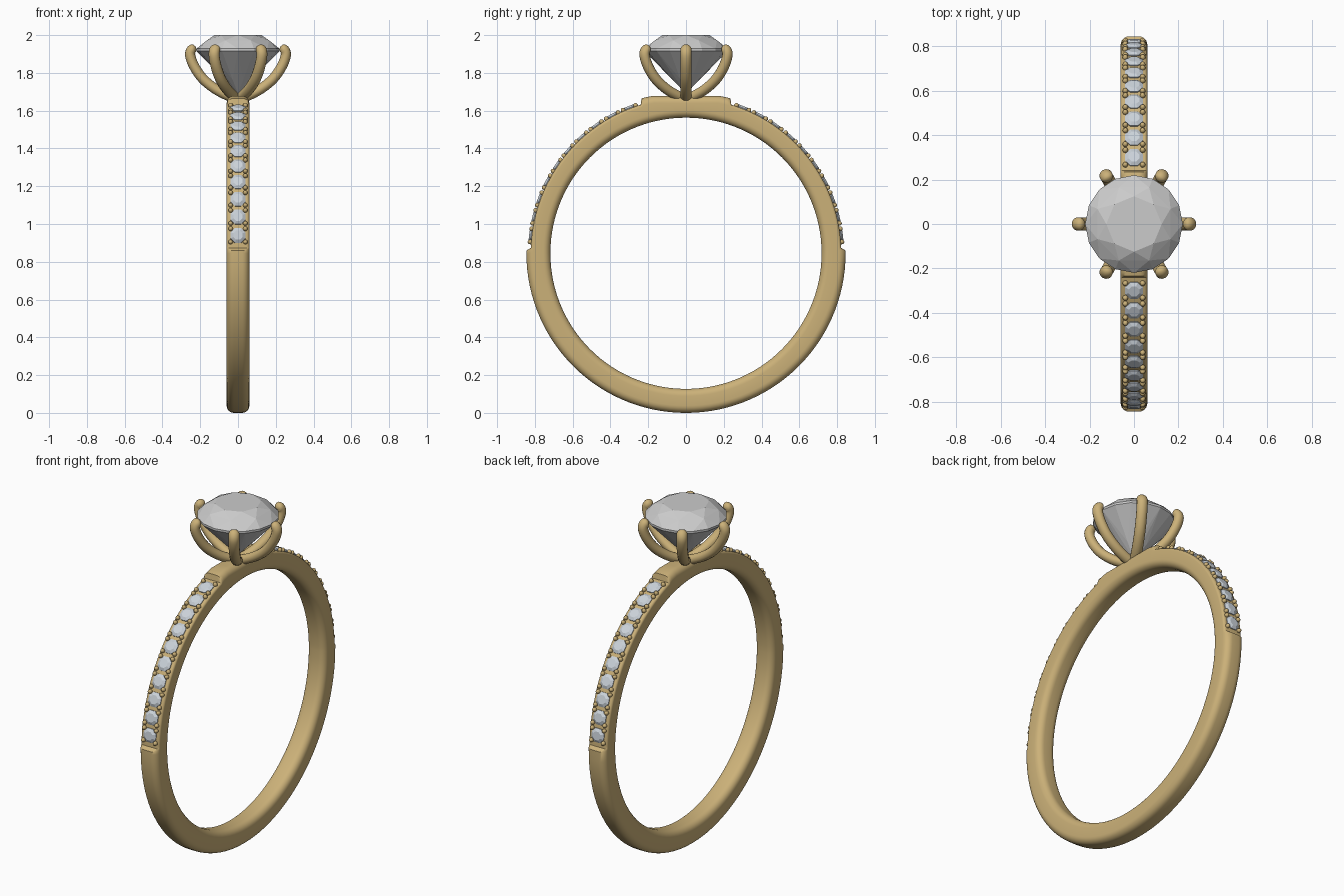
import bpy, bmesh, math
from mathutils import Vector, Matrix

if "Cube" in bpy.data.objects:
    bpy.data.objects.remove(bpy.data.objects["Cube"])

CZ = 0.845            # height of the band centre
STEP, N_STONES, FIRST = 6.9, 10, 6.6


def material(name, rgb):
    m = bpy.data.materials.new(name)
    m.diffuse_color = (*rgb, 1)
    m.use_nodes = True
    m.node_tree.nodes["Principled BSDF"].inputs["Base Color"].default_value = m.diffuse_color
    return m


gold = material("gold", (0.60, 0.44, 0.19))
pale = material("small_stone", (0.60, 0.65, 0.70))


def finish(bm, name, mat=None, smooth=None):
    bmesh.ops.recalc_face_normals(bm, faces=bm.faces)
    me = bpy.data.meshes.new(name)
    bm.to_mesh(me)
    bm.free()
    ob = bpy.data.objects.new(name, me)
    bpy.context.collection.objects.link(ob)
    if mat:
        me.materials.append(mat)
    if smooth:
        bpy.ops.object.select_all(action='DESELECT')
        ob.select_set(True)
        bpy.context.view_layer.objects.active = ob
        bpy.ops.object.shade_smooth_by_angle(angle=math.radians(smooth))
    return ob


def band_frame(deg, r, x=0.0):
    """Matrix on the band: local z points outwards, local y along the band."""
    a = math.radians(deg)
    c, s = math.cos(a), math.sin(a)
    return Matrix(((1, 0, 0, x), (0, s, c, r * c), (0, -c, s, CZ + r * s), (0, 0, 0, 1)))


def ring_pts(n, r, z, off=0.0):
    return [Vector((r * math.cos(2 * math.pi * (i + off) / n),
                    r * math.sin(2 * math.pi * (i + off) / n), z)) for i in range(n)]


def add_hull(bm, pts, mat=Matrix()):
    vs = [bm.verts.new(mat @ p) for p in pts]
    out = bmesh.ops.convex_hull(bm, input=vs)
    junk = [g for g in out["geom_interior"] if isinstance(g, bmesh.types.BMVert)]
    if junk:
        bmesh.ops.delete(bm, geom=junk, context='VERTS')


# Band: rounded profile swept round, lowered where the small stones sit
def outer_radius(deg):
    d = deg if deg <= 90 else 180 - deg
    if 1.5 < d < 73.5:
        return 0.822
    if d >= 73.5:
        return min(0.853, 0.833 / math.sin(math.radians(d)))
    return 0.845


def profile(ro, cut):
    pts = []
    corners = ((1, 1), (-1, 1), (-1, -1), (1, -1))
    for k, (sx, sr) in enumerate(corners):
        rad = 0.014 if (cut and sr > 0) else 0.038
        cx = sx * (0.06 - rad)
        cr = ro - rad if sr > 0 else 0.718 + rad
        for j in range(7):
            a = math.pi / 2 * (k + j / 6)
            pts.append((cx + rad * math.cos(a), cr + rad * math.sin(a)))
    return pts


angles = [float(a) for a in range(-180, 180, 3) if not abs(a) < 1]
for e in (1.0, 2.0, 73.0, 74.0):
    angles += [e, 180 - e]
angles = sorted(angles)
bm = bmesh.new()
loops = []
for a in angles:
    ro = outer_radius(a)
    loops.append([bm.verts.new(band_frame(a, r, x).translation)
                  for x, r in profile(ro, ro == 0.822)])
for i, la in enumerate(loops):
    lb = loops[(i + 1) % len(loops)]
    for j in range(len(la)):
        k = (j + 1) % len(la)
        bm.faces.new((la[j], la[k], lb[k], lb[j]))
finish(bm, "band", gold, 40)

# Small stones and the bead prongs that hold them
stones, beads = bmesh.new(), bmesh.new()
small = (ring_pts(8, 0.026, 0.012, 0.5) + ring_pts(8, 0.043, 0.002, 0.5)
         + ring_pts(8, 0.043, -0.003, 0.5) + [Vector((0, 0, -0.035))])
for side in (0, 1):
    for i in range(N_STONES + 1):
        for off in (-1.0, 1.0):
            if (i == 0 and off < 0) or (i == N_STONES and off > 0):
                continue
            d = FIRST + (i - 0.5) * STEP + off
            d = 180 - d if side else d
            for x in (-0.039, 0.039):
                bmesh.ops.create_uvsphere(
                    beads, u_segments=12, v_segments=8, radius=0.0125,
                    matrix=band_frame(d, 0.826, x) @ Matrix.Diagonal((1, 1, 1.15, 1)))
        if i < N_STONES:
            d = FIRST + i * STEP
            add_hull(stones, small, band_frame(180 - d if side else d, 0.824))
finish(stones, "small_stones", pale)
finish(beads, "bead_prongs", gold, 60)

# Centre stone: brilliant cut from rings of points
bm = bmesh.new()
add_hull(bm, ring_pts(8, 0.125, 2.0) + ring_pts(8, 0.178, 1.972, 0.5)
         + ring_pts(16, 0.22, 1.928) + ring_pts(16, 0.22, 1.916)
         + ring_pts(8, 0.075, 1.764, 0.5) + [Vector((0, 0, 1.69))])
bmesh.ops.dissolve_limit(bm, angle_limit=math.radians(1), verts=bm.verts, edges=bm.edges)
finish(bm, "centre_stone")

# Six claws: tubes following a curved path, rounded at the tip
ctrl = [Vector((x, 0, z)) for x, z in (
    (-0.02, 1.652), (0.035, 1.672), (0.115, 1.712), (0.185, 1.768), (0.232, 1.835),
    (0.253, 1.893), (0.245, 1.922), (0.222, 1.931))]


def spline(p, n=5):
    p = [2 * p[0] - p[1]] + p + [2 * p[-1] - p[-2]]
    out = []
    for a, b, c, d in zip(p, p[1:], p[2:], p[3:]):
        for i in range(n):
            t = i / n
            out.append(0.5 * (2 * b + (c - a) * t + (2 * a - 5 * b + 4 * c - d) * t * t
                              + (3 * b - a - 3 * c + d) * t ** 3))
    return out + [p[-2]]


path = spline(ctrl)
bm = bmesh.new()
for k in range(6):
    rot = Matrix.Rotation(k * math.pi / 3, 4, 'Z')
    prev = None
    for i, p in enumerate(path):
        t = (path[min(i + 1, len(path) - 1)] - path[max(i - 1, 0)]).normalized()
        n = Vector((-t.z, 0, t.x))
        left = (path[-1] - p).length
        r = 0.027 * math.sqrt(max(0.12, 1 - max(0, 1 - left / 0.024) ** 2))
        cur = [bm.verts.new(rot @ (p + n * r * math.cos(a) + Vector((0, 1.1 * r * math.sin(a), 0))))
               for a in (2 * math.pi * j / 14 for j in range(14))]
        if prev:
            for j in range(14):
                bm.faces.new((prev[j], prev[(j + 1) % 14], cur[(j + 1) % 14], cur[j]))
        else:
            bm.faces.new(cur)
        prev = cur
    bm.faces.new(prev)
finish(bm, "claws", gold, 60)
